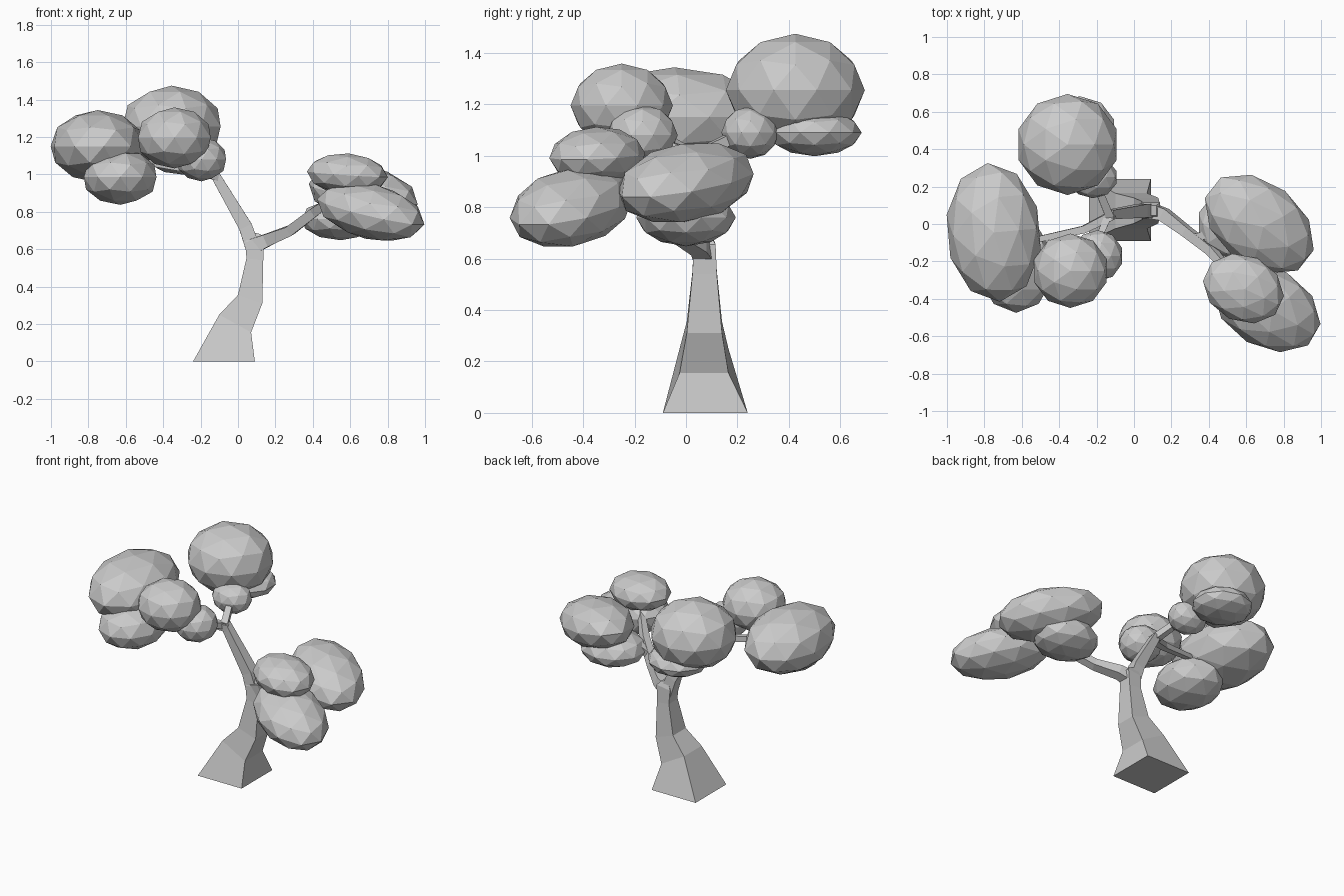
import bpy, bmesh
from math import radians
from mathutils import Vector, Euler

if "Cube" in bpy.data.objects:
    bpy.data.objects.remove(bpy.data.objects["Cube"])


def skin_rings(name, rings):
    """Join a series of four-sided rings into a closed, flat-faced tube."""
    bm = bmesh.new()
    loops = [[bm.verts.new(p) for p in ring] for ring in rings]
    for a, b in zip(loops, loops[1:]):
        for i in range(4):
            j = (i + 1) % 4
            bm.faces.new((a[i], a[j], b[j], b[i]))
    bm.faces.new(loops[0][::-1])
    bm.faces.new(loops[-1])
    bmesh.ops.recalc_face_normals(bm, faces=bm.faces)
    mesh = bpy.data.meshes.new(name)
    bm.to_mesh(mesh)
    bm.free()
    obj = bpy.data.objects.new(name, mesh)
    bpy.context.collection.objects.link(obj)
    return obj


def branch(name, path):
    """Square tapered branch along points (x, y, z, half width)."""
    pts = [Vector(p[:3]) for p in path]
    rings = []
    for i, p in enumerate(pts):
        d = (pts[min(i + 1, len(pts) - 1)] - pts[max(i - 1, 0)]).normalized()
        ref = Vector((0, 1, 0)) if abs(d.y) < 0.75 else Vector((0, 0, 1))
        u = d.cross(ref).normalized()
        v = d.cross(u)
        h = path[i][3]
        rings.append([p + h * (a * u + b * v)
                      for a, b in ((-1, -1), (1, -1), (1, 1), (-1, 1))])
    return skin_rings(name, rings)


def leaf_clump(name, centre, radii, tilt=0, turn=0):
    """Squashed low-poly ball of leaves."""
    bpy.ops.mesh.primitive_ico_sphere_add(
        subdivisions=2, radius=1.02, location=centre,
        rotation=Euler((0, radians(tilt), radians(turn))))
    obj = bpy.context.object
    obj.name = name
    obj.scale = radii


# Trunk: leaning square rings (left x, left z, right x, right z, y min, y max)
trunk = [(-0.24, 0, 0.09, 0, -0.09, 0.24),
         (-0.10, 0.25, 0.07, 0.155, -0.025, 0.165),
         (0.0, 0.355, 0.13, 0.31, 0.003, 0.14),
         (0.045, 0.55, 0.135, 0.54, 0.025, 0.12),
         (0.04, 0.64, 0.14, 0.655, 0.03, 0.115),
         (0.065, 0.695, 0.12, 0.68, 0.045, 0.10)]
skin_rings("trunk", [[(xl, y0, zl), (xr, y0, zr), (xr, y1, zr), (xl, y1, zl)]
                     for xl, zl, xr, zr, y0, y1 in trunk])

# Branches
branch("left_branch", [(0.085, 0.07, 0.59, 0.04), (0.04, 0.07, 0.72, 0.036),
                       (-0.13, 0.05, 1.01, 0.024)])
branch("left_outer_twig", [(-0.11, 0.05, 0.99, 0.024), (-0.27, -0.03, 1.03, 0.02),
                           (-0.60, -0.10, 1.08, 0.014)])
branch("left_back_twig", [(-0.13, 0.04, 1.0, 0.022), (-0.18, 0.16, 1.06, 0.02),
                          (-0.30, 0.40, 1.15, 0.014)])
branch("left_front_twig", [(-0.14, 0.04, 1.0, 0.02), (-0.22, -0.15, 1.07, 0.014)])
branch("right_branch", [(0.09, 0.07, 0.62, 0.04), (0.16, 0.05, 0.65, 0.034),
                        (0.28, -0.04, 0.70, 0.027), (0.41, -0.14, 0.80, 0.025),
                        (0.55, -0.30, 0.90, 0.016)])
branch("right_back_twig", [(0.33, -0.08, 0.74, 0.024), (0.41, -0.05, 0.80, 0.02),
                           (0.60, 0.0, 0.87, 0.014)])

# Foliage: centre, radii, tilt about y, turn about z
clumps = [
    ("left_outer_leaves", (-0.75, -0.045, 1.15), (0.25, 0.365, 0.19), 0, 5),
    ("left_lower_leaves", (-0.63, -0.225, 0.985), (0.2, 0.245, 0.145), 0, 0),
    ("left_back_leaves", (-0.355, 0.425, 1.255), (0.27, 0.265, 0.215), 0, 0),
    ("left_back_lower_leaves", (-0.29, 0.50, 1.09), (0.19, 0.18, 0.09), 0, 0),
    ("left_back_small_leaves", (-0.22, 0.25, 1.09), (0.13, 0.11, 0.1), 0, 0),
    ("left_front_leaves", (-0.34, -0.25, 1.195), (0.2, 0.195, 0.16), 0, 0),
    ("left_front_small_leaves", (-0.195, -0.17, 1.08), (0.135, 0.135, 0.115), 0, 0),
    ("right_front_leaves", (0.71, -0.445, 0.80), (0.31, 0.21, 0.145), 13, -30),
    ("right_back_leaves", (0.67, 0.0, 0.895), (0.33, 0.22, 0.15), 10, -38),
    ("right_upper_leaves", (0.585, -0.345, 1.0), (0.22, 0.175, 0.11), 4, -25),
    ("right_lower_leaves", (0.55, 0.0, 0.76), (0.21, 0.19, 0.11), 0, 0),
]
for clump in clumps:
    leaf_clump(*clump)
